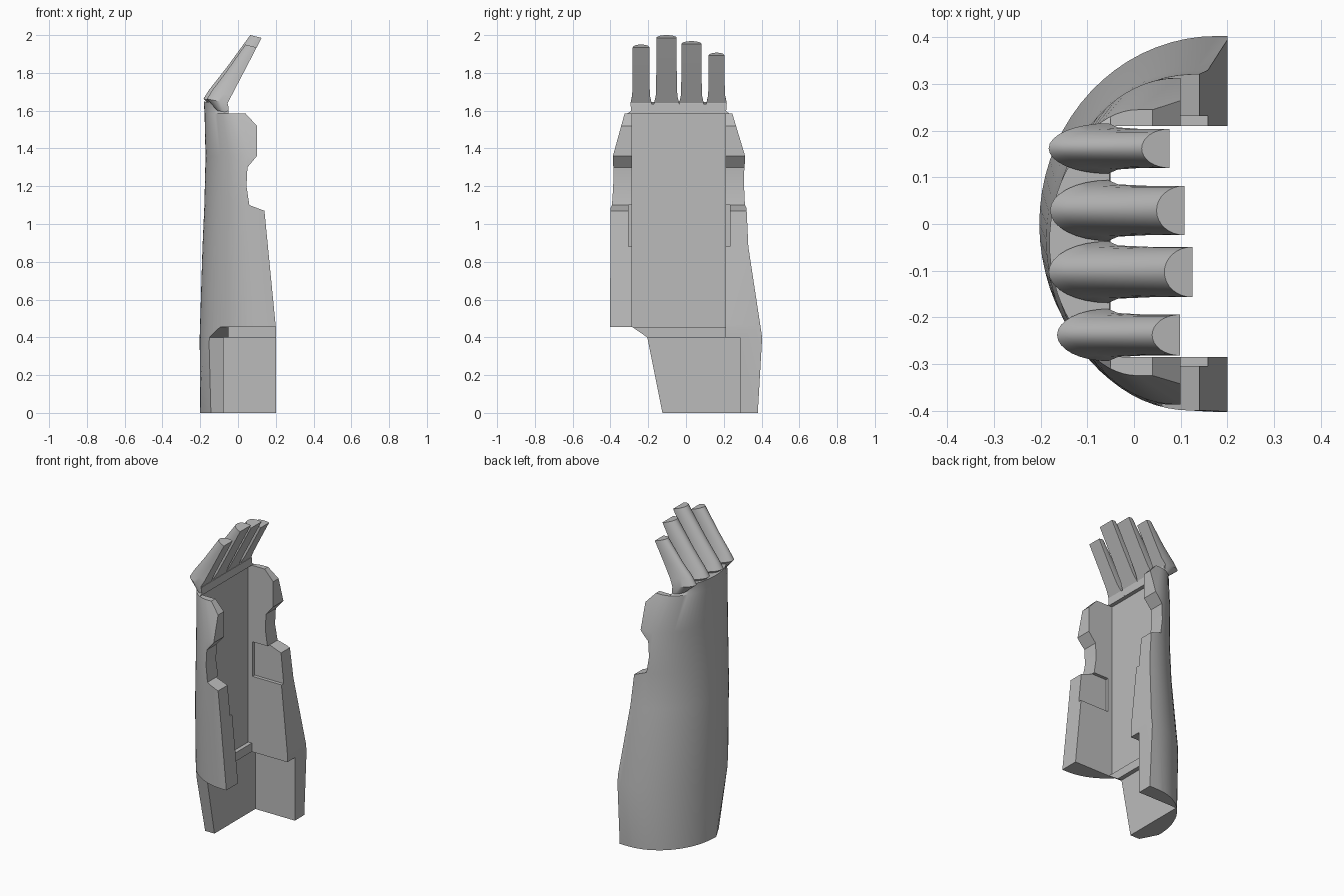
import bpy, bmesh, math
from mathutils import Vector

if "Cube" in bpy.data.objects:
    bpy.data.objects.remove(bpy.data.objects["Cube"])

grey = bpy.data.materials.new("plain_grey")
grey.use_nodes = True
grey.diffuse_color = (0.5, 0.5, 0.5, 1)
grey.node_tree.nodes["Principled BSDF"].inputs["Base Color"].default_value = (0.5, 0.5, 0.5, 1)


def loft(name, rings):
    """Closed solid through rings of equal point count."""
    bm = bmesh.new()
    vs = [[bm.verts.new(p) for p in ring] for ring in rings]
    n = len(vs[0])
    for a, b in zip(vs, vs[1:]):
        for i in range(n):
            j = (i + 1) % n
            bm.faces.new((a[i], a[j], b[j], b[i]))
    bm.faces.new(vs[0][::-1])
    bm.faces.new(vs[-1])
    bmesh.ops.recalc_face_normals(bm, faces=bm.faces)
    mesh = bpy.data.meshes.new(name)
    bm.to_mesh(mesh)
    bm.free()
    ob = bpy.data.objects.new(name, mesh)
    bpy.context.collection.objects.link(ob)
    mesh.materials.append(grey)
    return ob


def box(name, x, y, z):
    return loft(name, [[(x[0], y[0], h), (x[1], y[0], h), (x[1], y[1], h), (x[0], y[1], h)] for h in z])


def carve(target, tool, operation="DIFFERENCE"):
    mod = target.modifiers.new(tool.name, "BOOLEAN")
    mod.operation, mod.solver, mod.object = operation, "EXACT", tool
    bpy.context.view_layer.objects.active = target
    bpy.ops.object.modifier_apply(modifier=mod.name)
    bpy.data.objects.remove(tool)


def smooth(ob):
    bpy.ops.object.select_all(action="DESELECT")
    ob.select_set(True)
    bpy.context.view_layer.objects.active = ob
    bpy.ops.object.shade_smooth_by_angle(angle=math.radians(30))


# Forearm shell: half-oval sections as (height, back x, depth, half width, centre y)
sections = [(0, -.2, .34, .39, -.01), (.4, -.203, .38, .403, 0), (.88, -.188, .32, .365, -.035),
            (1.1, -.178, .3, .36, -.04), (1.36, -.172, .265, .35, -.037),
            (1.585, -.177, .185, .285, -.04), (1.6, -.178, .185, .262, -.04),
            (1.7, -.185, .19, .26, -.04)]


def shell_ring(z, back, depth, half, cy):
    arc = [math.pi / 2 + math.pi * i / 36 for i in range(37)]
    pts = [(back + depth + depth * math.cos(a), cy + half * math.sin(a), z) for a in arc]
    return [(.3, cy + half, z)] + pts + [(.3, cy - half, z)]


shell = loft("forearm_shell", [shell_ring(*s) for s in sections])

# Side outline with the wrist notch in both walls
outline = [(-.3, 0), (.2, 0), (.2, .455), (.14, 1.07), (.06, 1.1), (.045, 1.2), (.05, 1.3),
           (.1, 1.36), (.1, 1.52), (.04, 1.585), (-.05, 1.585), (-.052, 1.635), (-.3, 1.66)]
carve(shell, loft("outline_tool", [[(x, y, z) for x, z in outline] for y in (-.6, .6)]), "INTERSECT")

# Inner channel above a low lip, wider elbow end and shallow wall recesses
carve(shell, box("channel_tool", (-.075, 1), (-.285, .21), (.455, 1.585)))
carve(shell, box("lip_tool", (-.05, 1), (-.285, .21), (.39, .47)))
carve(shell, box("elbow_tool", (-.078, 1), (-.6, .285), (-.1, .4)))
carve(shell, box("recess_tool", (-.045, 1), (-.305, .232), (.88, 1.1)))

# Slanted cut that removes the lower part of one wall, and the flattened corner beside it
slant = [(-.7, .455), (-.285, .455), (-.205, .4), (-.115, -.05), (-.7, -.05)]
carve(shell, loft("slant_tool", [[(x, y, z) for y, z in slant] for x in (-.6, .6)]))
carve(shell, loft("corner_tool", [
    [(-.138, -.13, -.02), (-.207, 0, -.02), (-.4, -.2, -.02)],
    [(-.148, -.215, .4), (-.215, -.1, .4), (-.4, -.3, .4)]]))
smooth(shell)


# Fingers: D-shaped sections, flat on the palm side
def d_ring(front, back, cy, half):
    f, b = Vector((front[0], cy, front[1])), Vector((back[0], cy, back[1]))
    side = Vector((0, half, 0))
    return [f + side * math.cos(a) + (b - f) * math.sin(a)
            for a in (math.pi * i / 16 for i in range(17))]


fingers = {"little_finger": (-.238, .044, 1.95, -.165), "ring_finger": (-.103, .054, 2.0, -.183),
           "middle_finger": (.029, .053, 1.968, -.18), "index_finger": (.162, .042, 1.907, -.183)}
for name, (cy, half, top, back) in fingers.items():
    t = (top - 1.655) / .345
    tip = (-.055 + .18 * t, 1.64 + .345 * t)
    tip_back = (tip[0] - .06, tip[1] + .015)
    front_mid = (-.055 + .09 * t, 1.64 + .172 * t)
    back_mid = (back * .5 + tip_back[0] * .5, 1.66 * .5 + tip_back[1] * .5)
    smooth(loft(name, [
        d_ring((-.05, 1.59), (-.11, 1.6), cy, half + .008),
        d_ring((-.055, 1.64), (back, 1.662), cy, half + .012),
        d_ring((-.034, 1.68), (back + .03, 1.71), cy, half + .003),
        d_ring(front_mid, back_mid, cy, half),
        d_ring(tip, tip_back, cy, half)]))
